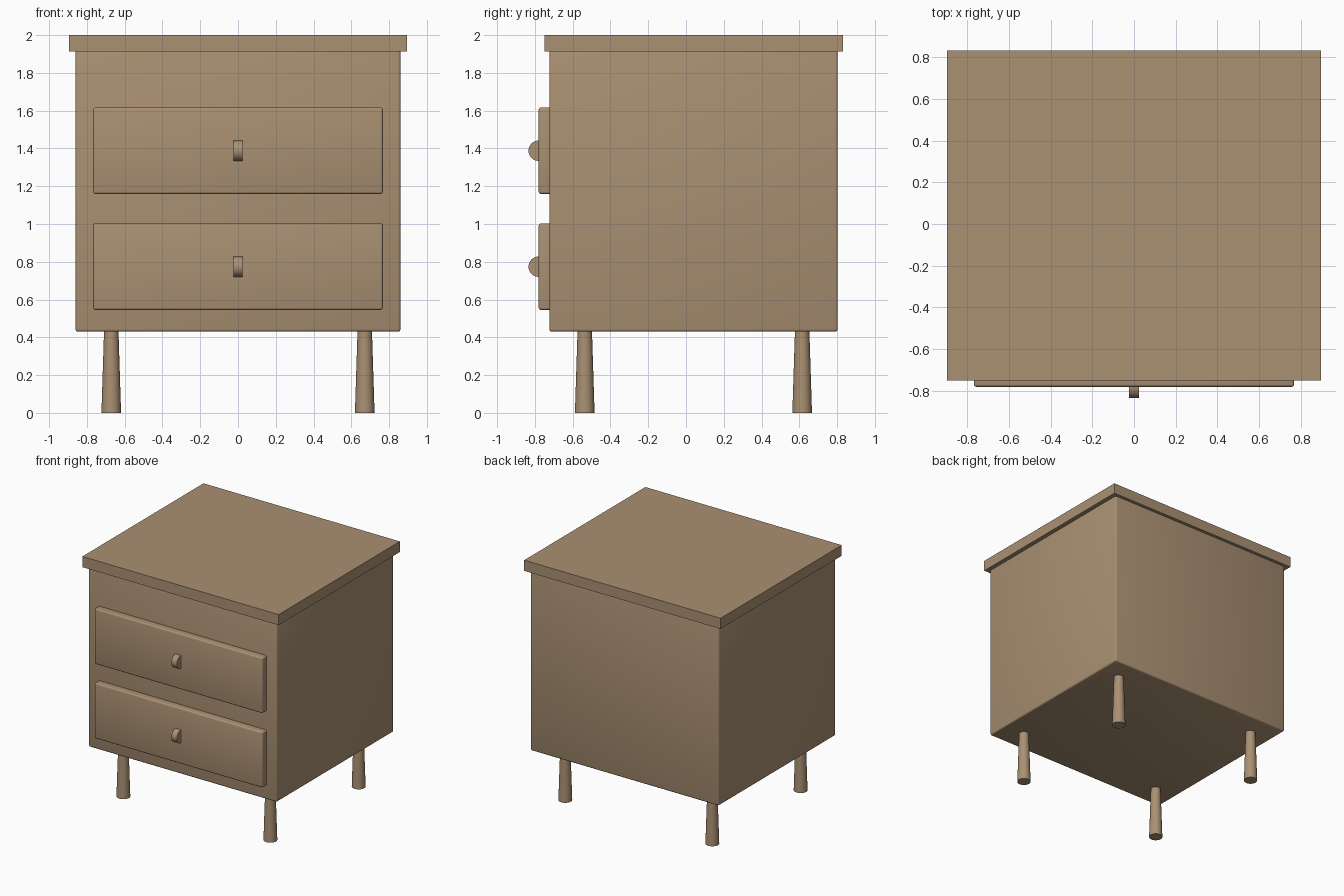
import bpy
import math

if "Cube" in bpy.data.objects:
    bpy.data.objects.remove(bpy.data.objects["Cube"])

wood = bpy.data.materials.new("warm brown wood")
wood.diffuse_color = (0.40, 0.28, 0.17, 1)
wood.use_nodes = True
wood.node_tree.nodes["Principled BSDF"].inputs["Base Color"].default_value = wood.diffuse_color


def finish(obj, name):
    obj.name = name
    obj.data.materials.append(wood)
    bpy.ops.object.shade_smooth_by_angle(angle=math.radians(35))
    return obj


def box(name, lo, hi, bevel=0.0):
    centre = [(a + b) / 2 for a, b in zip(lo, hi)]
    bpy.ops.mesh.primitive_cube_add(size=1, location=centre)
    obj = bpy.context.object
    obj.scale = [b - a for a, b in zip(lo, hi)]
    bpy.ops.object.transform_apply(location=False, rotation=False, scale=True)
    if bevel:
        mod = obj.modifiers.new("rounded edges", 'BEVEL')
        mod.width = bevel
        mod.segments = 3
        bpy.ops.object.modifier_apply(modifier=mod.name)
    return finish(obj, name)


# Cabinet body and overhanging top
box("cabinet_body", (-0.86, -0.723, 0.43), (0.86, 0.803, 1.925), 0.013)
box("top_slab", (-0.896, -0.75, 1.912), (0.896, 0.83, 2.0))

# Drawer fronts, each with a small disc-shaped pull half sunk into the face
for label, low, high in (("upper", 1.159, 1.617), ("lower", 0.545, 1.003)):
    box(label + "_drawer_front", (-0.767, -0.78, low), (0.767, -0.70, high), 0.012)
    bpy.ops.mesh.primitive_cylinder_add(
        vertices=32, radius=0.054, depth=0.05,
        location=(0, -0.78, (low + high) / 2), rotation=(0, math.pi / 2, 0))
    finish(bpy.context.object, label + "_drawer_pull")

# Four round legs, wider at the foot
for side, x in (("left", -0.671), ("right", 0.671)):
    for end, y in (("front", -0.536), ("back", 0.615)):
        bpy.ops.mesh.primitive_cone_add(
            vertices=32, radius1=0.052, radius2=0.038, depth=0.44,
            location=(x, y, 0.22))
        finish(bpy.context.object, f"{end}_{side}_leg")
